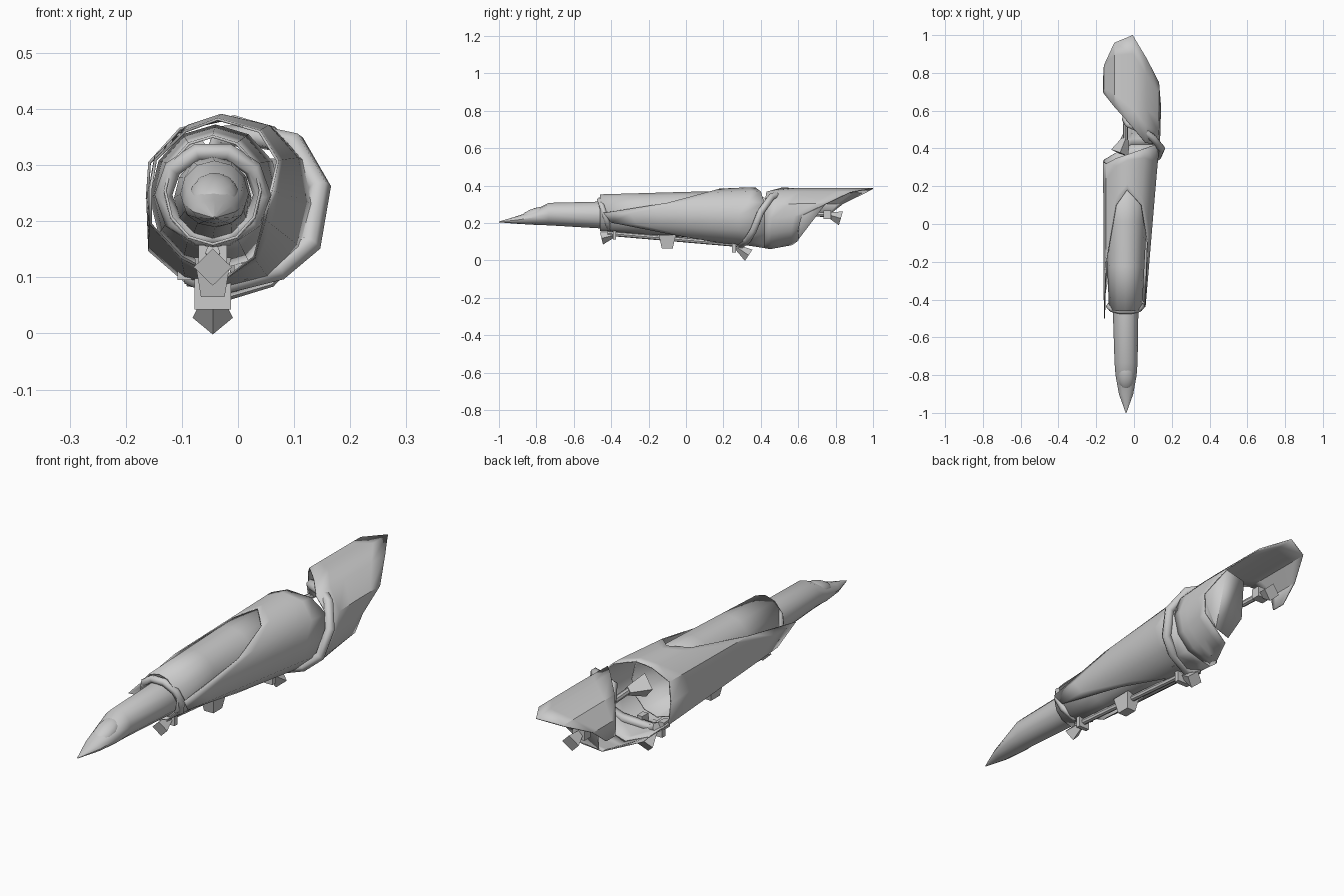
import bpy, bmesh, math
from mathutils import Vector

if "Cube" in bpy.data.objects:
    bpy.data.objects.remove(bpy.data.objects["Cube"])

GREY = bpy.data.materials.new("grey")
GREY.diffuse_color = (0.6, 0.6, 0.6, 1)
GREY.use_nodes = True
GREY.node_tree.nodes["Principled BSDF"].inputs["Base Color"].default_value = GREY.diffuse_color


def lerp_table(table, t):
    """Piecewise linear lookup; rows are (key, value, value, ...)."""
    if t <= table[0][0]:
        return table[0][1:]
    for a, b in zip(table, table[1:]):
        if t <= b[0]:
            f = (t - a[0]) / (b[0] - a[0])
            return tuple(p + (q - p) * f for p, q in zip(a[1:], b[1:]))
    return table[-1][1:]


def finish(bm, name, smooth=None, thick=0):
    bmesh.ops.remove_doubles(bm, verts=bm.verts, dist=0.0005)
    bmesh.ops.recalc_face_normals(bm, faces=bm.faces)
    me = bpy.data.meshes.new(name)
    bm.to_mesh(me)
    bm.free()
    me.materials.append(GREY)
    ob = bpy.data.objects.new(name, me)
    bpy.context.collection.objects.link(ob)
    if thick:
        mod = ob.modifiers.new("thickness", 'SOLIDIFY')
        mod.thickness = thick
        mod.offset = 0
    if smooth:
        bpy.ops.object.select_all(action='DESELECT')
        ob.select_set(True)
        bpy.context.view_layer.objects.active = ob
        bpy.ops.object.shade_smooth_by_angle(angle=math.radians(smooth))
    return ob


def patch(name, sections, edges, rows, thick=0.005):
    """Curved sheet: edges are (angle, front y, rear y, radius factor), sections (y, cx, cz, rx, rz)."""
    bm = bmesh.new()
    grid = []
    for ang, y0, y1, k in edges:
        a = math.radians(ang)
        col = []
        for i in range(rows + 1):
            y = y0 + (y1 - y0) * i / rows
            cx, cz, rx, rz = lerp_table(sections, y)
            col.append(bm.verts.new((cx + k * rx * math.cos(a), y, cz + k * rz * math.sin(a))))
        grid.append(col)
    for c, d in zip(grid, grid[1:]):
        for i in range(rows):
            bm.faces.new((c[i], c[i + 1], d[i + 1], d[i]))
    return finish(bm, name, 35, thick)


def flare(name, p0, p1, r0, r1, sides=4, smooth=None):
    """Straight rod or flared block between two points."""
    p0, p1 = Vector(p0), Vector(p1)
    d = p1 - p0
    bm = bmesh.new()
    bmesh.ops.create_cone(bm, cap_ends=True, segments=sides, radius1=r0, radius2=r1, depth=d.length)
    bmesh.ops.rotate(bm, verts=bm.verts, matrix=d.to_track_quat('Z', 'X').to_matrix())
    bmesh.ops.translate(bm, verts=bm.verts, vec=(p0 + p1) / 2)
    return finish(bm, name, smooth)


def box(name, centre, size, bottom=1.0):
    bm = bmesh.new()
    bmesh.ops.create_cube(bm, size=1)
    for v in bm.verts:
        k = bottom if v.co.z < 0 else 1
        v.co = Vector(centre) + Vector((v.co.x * size[0] * k, v.co.y * size[1] * k, v.co.z * size[2]))
    return finish(bm, name)


def strap(name, points, radius, closed=True):
    """Round band through the points."""
    cu = bpy.data.curves.new(name, 'CURVE')
    cu.dimensions = '3D'
    cu.bevel_depth = radius
    cu.bevel_resolution = 1
    cu.use_fill_caps = True
    sp = cu.splines.new('POLY')
    sp.points.add(len(points) - 1)
    for p, c in zip(sp.points, points):
        p.co = (*c, 1)
    sp.use_cyclic_u = closed
    sp.use_smooth = True
    cu.materials.append(GREY)
    ob = bpy.data.objects.new(name, cu)
    bpy.context.collection.objects.link(ob)


# Outer casing: front sleeve with a V notch above and below, and a rear scoop
CASING = [(-0.5, -0.05, 0.255, 0.106, 0.095), (-0.45, -0.05, 0.255, 0.108, 0.098),
          (0.35, -0.018, 0.235, 0.143, 0.155), (0.45, -0.012, 0.225, 0.148, 0.162),
          (0.62, -0.012, 0.24, 0.153, 0.146), (1.0, -0.012, 0.238, 0.153, 0.147)]
patch("front_casing", CASING, [
    (0, -0.44, 0.42, 1), (30, -0.1, 0.42, 1), (60, 0.1, 0.40, 1), (95, 0.18, 0.37, 1),
    (120, 0.1, 0.35, 1), (150, -0.2, 0.32, 1.04), (180, -0.5, 0.33, 1), (210, -0.38, 0.34, 1.13),
    (240, -0.1, 0.38, 1.04), (270, 0.18, 0.42, 1), (300, -0.05, 0.42, 1), (330, -0.4, 0.42, 1),
    (360, -0.44, 0.42, 1)], 6)
patch("rear_scoop", CASING, [
    (-120, 0.38, 0.41, 1.04), (-90, 0.42, 0.57, 1), (-60, 0.42, 0.60, 1), (-30, 0.42, 0.60, 1),
    (0, 0.42, 0.62, 1), (25, 0.42, 0.75, 1.03), (60, 0.43, 0.88, 1), (88, 0.51, 1.0, 1),
    (125, 0.62, 0.96, 1.04), (155, 0.69, 0.84, 1.05), (180, 0.70, 0.76, 0.98)], 5)

# Slanted wall closing the lower rear of the casing
bm = bmesh.new()
bm.faces.new([bm.verts.new(p) for p in (
    (0.138, 0.61, 0.24), (0.128, 0.745, 0.304), (0.0, 0.70, 0.316), (-0.04, 0.64, 0.18),
    (-0.01, 0.59, 0.10), (0.065, 0.60, 0.115), (0.12, 0.60, 0.165))])
bmesh.ops.triangulate(bm, faces=bm.faces)
finish(bm, "rear_wall", 35, 0.005)

# Inner sleeve showing through the notches
CORE = [(-0.46, -0.045, 0.255, 0.085, 0.096), (0.2, -0.04, 0.242, 0.115, 0.128)]
patch("inner_sleeve", CORE, [(a, -0.46, 0.25, 1) for a in range(0, 361, 30)], 3)

# Pointed snout: a tube cut away on top towards the tip
NOSE = [(-1.0, -0.042, 0.206, 0.002, 0.002), (-0.9, -0.042, 0.217, 0.038, 0.021),
        (-0.8, -0.042, 0.232, 0.056, 0.042), (-0.735, -0.042, 0.248, 0.061, 0.060),
        (-0.4, -0.045, 0.242, 0.069, 0.074)]
bm = bmesh.new()
rings = []
for y, cx, cz, rx, rz in NOSE:
    rings.append([bm.verts.new((cx + rx * math.cos(k * math.pi / 6), y, cz + rz * math.sin(k * math.pi / 6)))
                  for k in range(12)])
for r, s in zip(rings, rings[1:]):
    for k in range(12):
        bm.faces.new((r[k], r[k - 1], s[k - 1], s[k]))
finish(bm, "snout", 35)

# Rounded bulb set into the cut of the snout
bm = bmesh.new()
bmesh.ops.create_uvsphere(bm, u_segments=12, v_segments=8, radius=1)
for v in bm.verts:
    v.co = (-0.042 + v.co.x * 0.044, -0.81 + v.co.y * 0.075, 0.247 + v.co.z * 0.033 + v.co.y * 0.022)
finish(bm, "snout_bulb", 60)

# Bands
strap("front_band", [(-0.045 + 0.088 * math.cos(k * math.pi / 5), -0.436 - 0.026 * math.sin(k * math.pi / 5),
                      0.247 + 0.08 * math.sin(k * math.pi / 5)) for k in range(10)], 0.016)
strap("rear_band", [(-0.045, 0.56, 0.30), (-0.03, 0.53, 0.352), (0.04, 0.50, 0.35), (0.10, 0.455, 0.338),
                    (0.145, 0.40, 0.26), (0.128, 0.36, 0.16), (0.07, 0.33, 0.112), (-0.04, 0.29, 0.084),
                    (-0.085, 0.31, 0.105)], 0.021, False)

# Rod and fittings along the underside
X = -0.045
flare("under_rod", (X, -0.42, 0.145), (X, 0.28, 0.085), 0.013, 0.013, 8, 40)
box("front_bracket", (X, -0.382, 0.15), (0.05, 0.018, 0.075))
flare("front_plug", (X, -0.385, 0.135), (X, -0.452, 0.118), 0.012, 0.034)
box("middle_catch", (X, -0.1, 0.1), (0.065, 0.09, 0.07), 0.65)
box("rear_bracket", (X, 0.257, 0.07), (0.065, 0.022, 0.055))
flare("lower_plug", (X, 0.27, 0.072), (X, 0.335, 0.028), 0.014, 0.036)
for x in (X - 0.05, X + 0.05):
    box("band_clip", (x, 0.28, 0.11), (0.025, 0.04, 0.03))

# Rod across the side gap, and the plug under the scoop
flare("gap_rod", (X, 0.60, 0.29), (X, 0.42, 0.30), 0.013, 0.013, 8, 40)
flare("gap_plug", (X, 0.45, 0.30), (X - 0.03, 0.375, 0.305), 0.02, 0.05)
flare("tail_rod", (X, 0.64, 0.25), (X, 0.76, 0.245), 0.013, 0.013, 8, 40)
box("tail_bracket", (X, 0.755, 0.245), (0.055, 0.04, 0.045))
flare("tail_plug", (X, 0.76, 0.245), (X, 0.828, 0.225), 0.014, 0.038)
